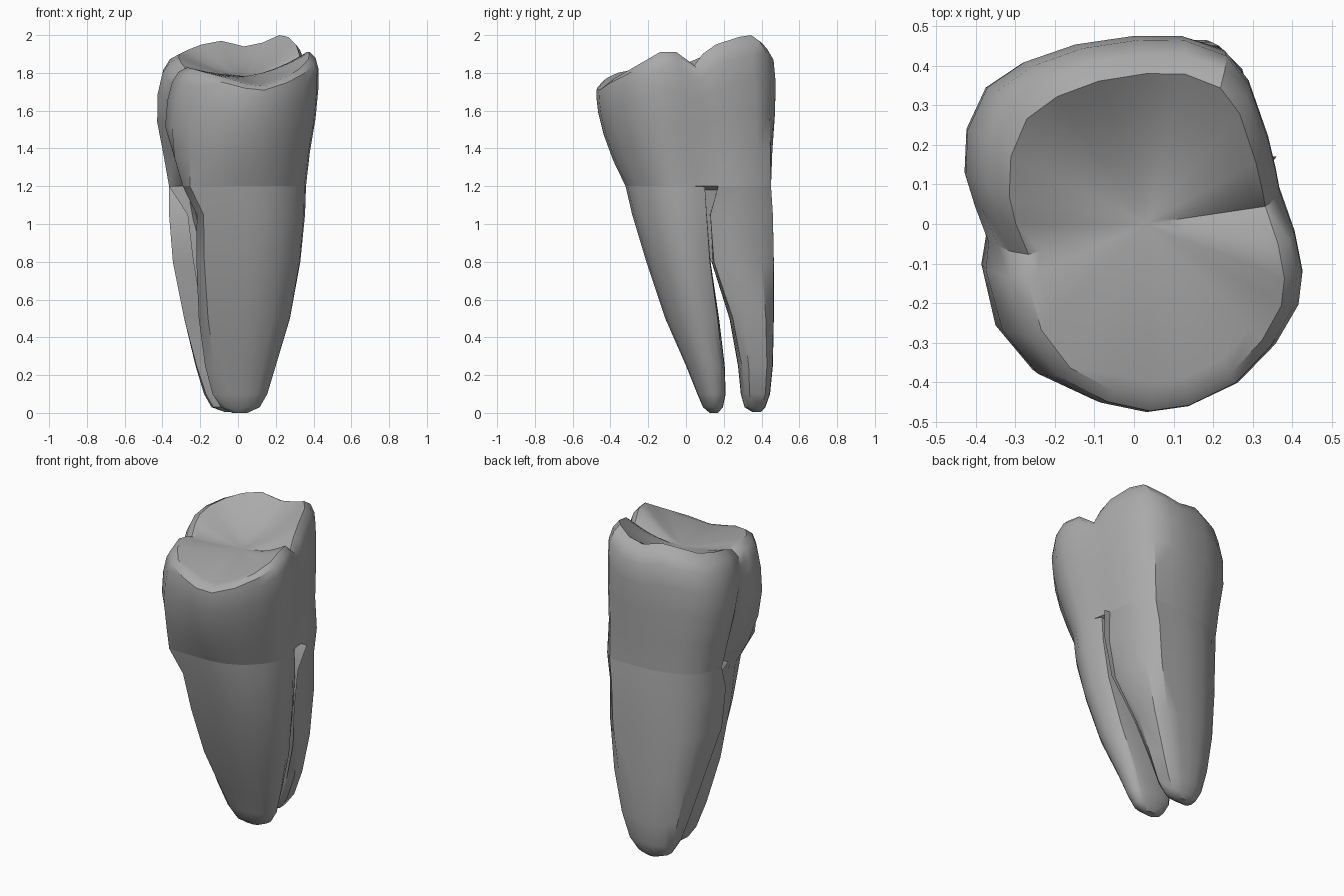
import bpy
import bmesh
from mathutils import Vector

if "Cube" in bpy.data.objects:
    bpy.data.objects.remove(bpy.data.objects["Cube"])

grey = bpy.data.materials.new("plain grey")
grey.use_nodes = True
grey.diffuse_color = (0.4, 0.4, 0.4, 1)
grey.node_tree.nodes["Principled BSDF"].inputs["Base Color"].default_value = grey.diffuse_color

# Crown outline seen from above, with the rim height at each point
OUTLINE = [
    (.02, -.475, 1.74), (.13, -.46, 1.73), (.26, -.4, 1.77), (.36, -.3, 1.82), (.42, -.2, 1.87),
    (.43, -.12, 1.91), (.41, -.02, 1.91), (.37, .09, 1.84), (.36, .14, 1.9), (.34, .22, 1.95),
    (.29, .36, 1.99), (.23, .435, 2), (.12, .475, 1.96), (0, .477, 1.94), (-.15, .455, 1.97),
    (-.28, .41, 1.95), (-.375, .345, 1.92), (-.425, .235, 1.9), (-.43, .12, 1.88),
    (-.41, .04, 1.85), (-.37, -.05, 1.81), (-.375, -.12, 1.83), (-.33, -.27, 1.82),
    (-.24, -.38, 1.8), (-.1, -.45, 1.77)]
NECK = 1.2


def normalised(points):
    """Fit the points to a square from -1 to 1."""
    axes = []
    for values in zip(*points):
        low, high = min(values), max(values)
        axes.append([2 * (v - low) / (high - low) - 1 for v in values])
    return [Vector(p) for p in zip(*axes)]


def squared(points, amount):
    """Push the front right and back left corners out towards the square."""
    result = []
    for u, v in points:
        k = 1 + amount * max(0, u * v) * (.55 if u < 0 else .25)
        result.append((max(-1, min(1, u * k)), max(-1, min(1, v * k))))
    return result


def pinched(points, amount):
    """Draw in the right side of the front lobe."""
    return [(max(u, -1 + amount * .2) if v < .1 else u, v) for u, v in points]


def fitted(shape, x0, x1, y0, y1):
    return [((x0 + x1 + u * (x1 - x0)) / 2, (y0 + y1 + v * (y1 - y0)) / 2) for u, v in shape]


def loft(name, rings):
    bm = bmesh.new()
    loops = [[bm.verts.new(p) for p in ring] for ring in rings]
    for a, b in zip(loops, loops[1:]):
        for i in range(len(a)):
            bm.faces.new((a[i - 1], a[i], b[i], b[i - 1]))
    bm.faces.new(loops[0])
    bm.faces.new(loops[-1])
    bmesh.ops.recalc_face_normals(bm, faces=bm.faces)
    mesh = bpy.data.meshes.new(name)
    bm.to_mesh(mesh)
    bm.free()
    mesh.materials.append(grey)
    obj = bpy.data.objects.new(name, mesh)
    bpy.context.collection.objects.link(obj)
    bpy.ops.object.select_all(action="DESELECT")
    obj.select_set(True)
    bpy.context.view_layer.objects.active = obj
    bpy.ops.object.shade_smooth_by_angle(angle=.65)


# Crown walls: fraction of the height to the rim, then x and y extents
shape = normalised([p[:2] for p in OUTLINE])
heights = [p[2] for p in OUTLINE]
walls = [
    (0, -.365, .36, -.32, .45),
    (.25, -.395, .38, -.385, .457),
    (.5, -.428, .41, -.435, .47),
    (.72, -.425, .425, -.465, .475),
    (.88, -.4, .425, -.475, .465),
    (.96, -.365, .41, -.472, .43),
    (1, -.315, .38, -.445, .38)]
rings = []
for t, *extent in walls:
    section = fitted(pinched(squared(shape, (1 - t) ** 2), 1 - t), *extent)
    rings.append([(x, y, NECK + (h - NECK) * t) for (x, y), h in zip(section, heights)])
neck = [p[:2] for p in rings[0]]

# Underside, with a web that closes the top of the gap between the roots
rings.insert(0, [(x * .85, y * .85, NECK - .02) for x, y in neck])
rings.insert(0, [(x * .6, y * .3 + .09, .8) for x, y in neck])

# Chewing surface: a bowl whose low notches run to the middle as a groove
rim = rings[-1]
CENTRE = 1.785
for s in (.9, .75, .6, .45, .3, .15, .04):
    rings.append([(x * s + .03 * (1 - s), y * s, CENTRE + (h - CENTRE) * s ** 1.7)
                  for x, y, h in rim])
loft("crown", rings)

# Roots: each starts as half of the neck and rounds off towards its tip
ROOTS = {
    "front_root": (lambda y: min(y, .1), [
        (1.05, -.275, .355, -.285, .11), (.8, -.26, .33, -.21, .13),
        (.5, -.225, .275, -.11, .175), (.25, -.175, .2, 0, .205),
        (.1, -.135, .155, .06, .21), (.03, -.09, .115, .09, .195), (0, -.03, .05, .125, .17)]),
    "back_root": (lambda y: max(y, .17), [
        (1.05, -.365, .335, .125, .46), (.8, -.345, .315, .135, .465),
        (.5, -.285, .25, .23, .465), (.25, -.225, .175, .275, .46),
        (.1, -.18, .115, .29, .445), (.03, -.14, .06, .31, .42), (.005, -.07, 0, .35, .395)])}
for name, (clamp, levels) in ROOTS.items():
    top = [(x, clamp(y)) for x, y in neck]
    half = normalised(top)
    rings = [[(x, y, NECK) for x, y in top]]
    for z, *extent in levels:
        amount = ((NECK - z) / NECK) ** 1.2
        section = squared([p.lerp(p.normalized(), amount) for p in half], amount)
        rings.append([(x, y, z) for x, y in fitted(section, *extent)])
    loft(name, rings)
